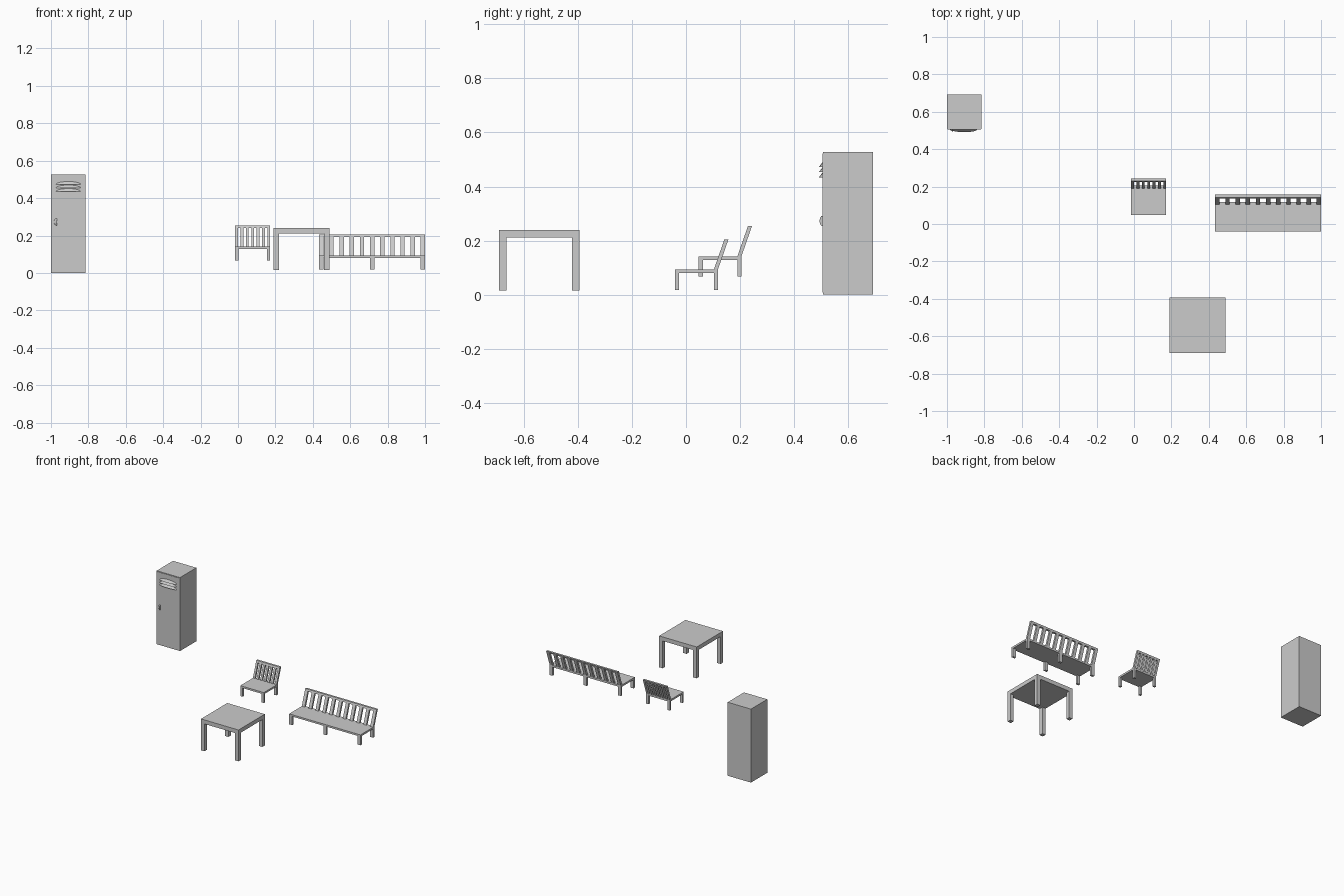
import bpy, bmesh, math
from mathutils import Vector

if "Cube" in bpy.data.objects:
    bpy.data.objects.remove(bpy.data.objects["Cube"])


def finish(name, bm):
    bmesh.ops.recalc_face_normals(bm, faces=bm.faces)
    mesh = bpy.data.meshes.new(name)
    bm.to_mesh(mesh)
    bm.free()
    ob = bpy.data.objects.new(name, mesh)
    bpy.context.collection.objects.link(ob)
    return ob


def box(name, x0, x1, y0, y1, z0, z1):
    bm = bmesh.new()
    bmesh.ops.create_cube(bm, size=1)
    for v in bm.verts:
        v.co = Vector((x1 if v.co.x > 0 else x0,
                       y1 if v.co.y > 0 else y0,
                       z1 if v.co.z > 0 else z0))
    return finish(name, bm)


def prism(name, profile, x0, x1):
    """Extrude a (y, z) outline from x0 to x1."""
    bm = bmesh.new()
    face = bm.faces.new([bm.verts.new((x0, y, z)) for y, z in profile])
    new = bmesh.ops.extrude_face_region(bm, geom=[face])["geom"]
    bmesh.ops.translate(bm, vec=(x1 - x0, 0, 0),
                        verts=[v for v in new if isinstance(v, bmesh.types.BMVert)])
    return finish(name, bm)


def hood(name, location, half_width, depth, rise, turn=0, n=12):
    """Curved louver: flat lip bowed outward, sloping back to an arch on the door."""
    bm = bmesh.new()
    lip, arch = [], []
    for i in range(1, n):
        a = math.pi * i / n
        x = -half_width * math.cos(a)
        lip.append(bm.verts.new((x, -depth * math.sin(a), 0)))
        arch.append(bm.verts.new((x, 0, rise * math.sin(a))))
    left = bm.verts.new((-half_width, 0, 0))
    right = bm.verts.new((half_width, 0, 0))
    bm.faces.new((left, lip[0], arch[0]))
    bm.faces.new((right, arch[-1], lip[-1]))
    for i in range(n - 2):
        bm.faces.new((lip[i], lip[i + 1], arch[i + 1], arch[i]))
    bm.faces.new([left] + lip + [right])
    bm.faces.new([left] + arch + [right])
    ob = finish(name, bm)
    ob.location = location
    ob.rotation_euler.y = turn
    return ob


def slatted_seat(label, x0, x1, y, z, posts, slat_w, leg_w, leg_columns):
    """Seat with legs and a leaning slatted back; y, z is the front foot."""
    seat_z, seat_top, top = z + 0.062, z + 0.075, z + 0.187
    # seat and legs
    box(label + "_seat", x0, x1, y, y + 0.158, seat_z, seat_top)
    for i in range(leg_columns):
        lx = x0 + (x1 - x0 - leg_w) * i / (leg_columns - 1)
        for side, ly in (("front", y), ("rear", y + 0.143)):
            box(f"{label}_{side}_leg_{i}", lx, lx + leg_w, ly, ly + 0.015, z, seat_z)

    # leaning back: a strip between two heights
    def strip(za, zb):
        def lean(h):
            return y + 0.143 + 0.039 * (h - seat_top) / (top - seat_top)
        return [(lean(za), za), (lean(za) + 0.015, za),
                (lean(zb) + 0.015, zb), (lean(zb), zb)]
    rail_z = top - 0.013
    for i in range(posts):
        sx = x0 + (x1 - x0 - slat_w) * i / (posts - 1)
        prism(f"{label}_slat_{i}", strip(seat_top, rail_z), sx, sx + slat_w)
    prism(label + "_top_rail", strip(rail_z, top), x0, x1)


# chair and bench
slatted_seat("chair", -0.015, 0.172, 0.047, 0.067, 7, 0.015, 0.018, 2)
slatted_seat("bench", 0.434, 1.0, -0.040, 0.018, 11, 0.023, 0.024, 3)

# table
TX, TY, HALF, LEG = 0.339, -0.542, 0.149, 0.028
box("table_top", TX - HALF, TX + HALF, TY - HALF, TY + HALF, 0.211, 0.240)
for sx in (-1, 1):
    for sy in (-1, 1):
        xs = sorted((TX + sx * HALF, TX + sx * (HALF - LEG)))
        ys = sorted((TY + sy * HALF, TY + sy * (HALF - LEG)))
        box("table_leg", *xs, *ys, 0.015, 0.211)

# locker body and door
box("locker_body", -1.0, -0.815, 0.507, 0.692, 0.0, 0.527)
box("locker_door", -0.997, -0.818, 0.504, 0.507, 0.008, 0.523)

# door vents and recessed-style handle
for i in range(3):
    hood("locker_vent", (-0.907, 0.504, 0.434 + 0.019 * i), 0.067, 0.013, 0.017)
hood("locker_handle", (-0.969, 0.504, 0.273), 0.019, 0.010, 0.015, -math.pi / 2)
